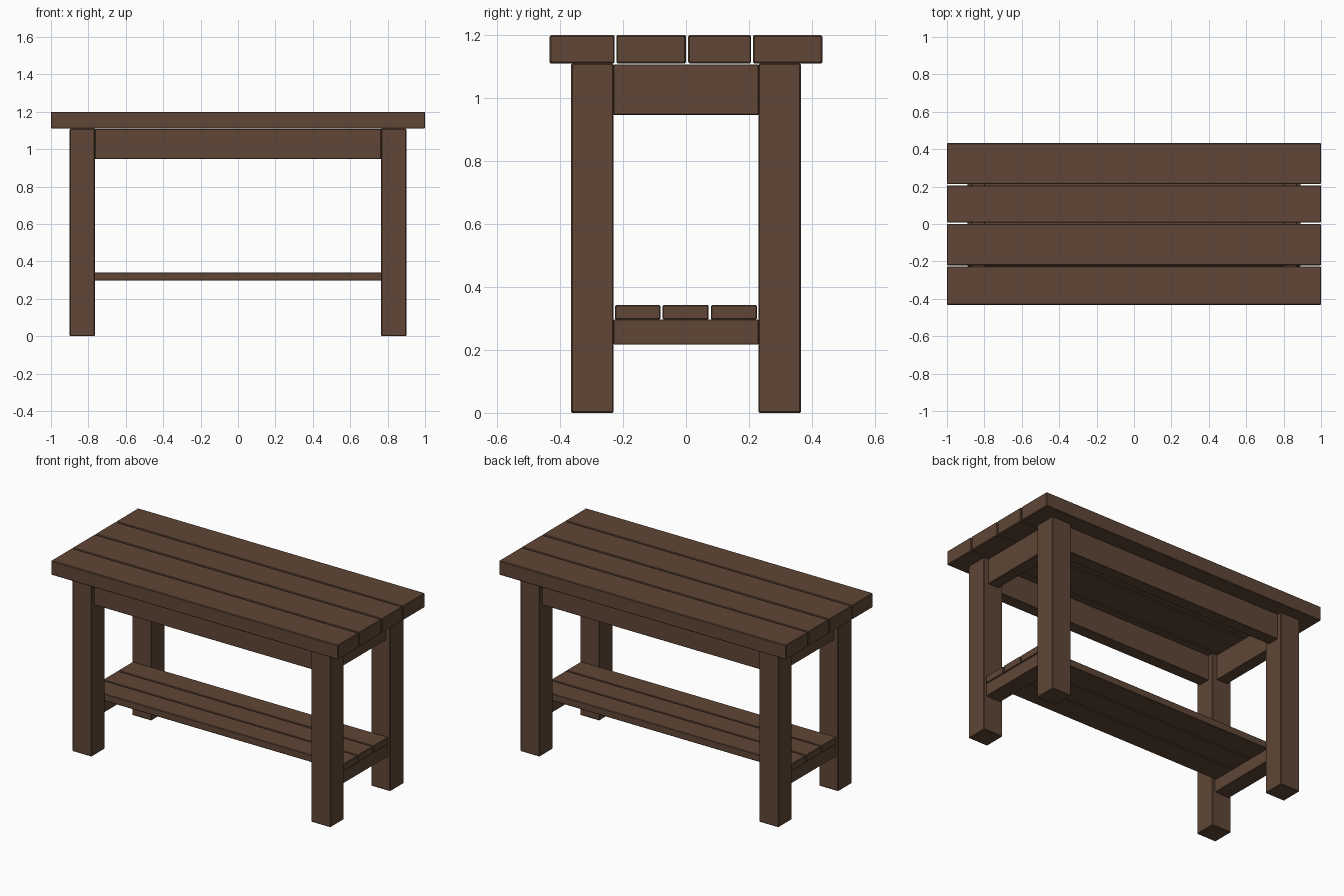
import bpy
import bmesh
from mathutils import Vector

default = bpy.data.objects.get("Cube")
if default:
    bpy.data.objects.remove(default, do_unlink=True)

# Brown stained timber
wood = bpy.data.materials.new("brown_wood")
color = (0.115, 0.062, 0.037, 1)
wood.diffuse_color = color
wood.use_nodes = True
for node in wood.node_tree.nodes:
    if node.type == 'BSDF_PRINCIPLED':
        node.inputs["Base Color"].default_value = color
        node.inputs["Roughness"].default_value = 0.8


def board(name, x, y, z, edge=0.004):
    """Timber block spanning the given (low, high) ranges, with eased edges."""
    spans = (x, y, z)
    center = Vector([(lo + hi) / 2 for lo, hi in spans])
    size = Vector([hi - lo for lo, hi in spans])
    mesh = bpy.data.meshes.new(name)
    bm = bmesh.new()
    bmesh.ops.create_cube(bm, size=1)
    bmesh.ops.scale(bm, vec=size, verts=bm.verts)
    bmesh.ops.bevel(bm, geom=bm.edges[:], offset=edge, segments=1, affect='EDGES')
    bm.to_mesh(mesh)
    bm.free()
    mesh.materials.append(wood)
    obj = bpy.data.objects.new(name, mesh)
    obj.location = center
    bpy.context.collection.objects.link(obj)
    return obj


def side(sign, near, far):
    """Range from near to far on the chosen side of the centre."""
    return tuple(sorted((sign * near, sign * far)))


# Tabletop planks, front to back
planks = [(-0.433, -0.227), (-0.221, 0.0), (0.007, 0.207), (0.213, 0.433)]
for i, span in enumerate(planks, 1):
    board(f"top_plank_{i}", (-1, 1), span, (1.11, 1.2))

# Four square legs
for x_name, sx in (("right", -1), ("left", 1)):
    for y_name, sy in (("front", -1), ("back", 1)):
        board(f"{y_name}_{x_name}_leg", side(sx, 0.765, 0.9),
              side(sy, 0.23, 0.365), (0, 1.11))

# Long aprons, set back from the leg faces
for name, s in (("front", -1), ("back", 1)):
    board(f"{name}_apron", (-0.765, 0.765), side(s, 0.263, 0.338),
          (0.947, 1.107), 0.002)

# End aprons and the low stretchers carrying the shelf
for name, s in (("right", -1), ("left", 1)):
    board(f"{name}_apron", side(s, 0.796, 0.871), (-0.23, 0.23),
          (0.947, 1.107), 0.002)
    board(f"{name}_stretcher", side(s, 0.783, 0.885), (-0.23, 0.23),
          (0.217, 0.297), 0.002)

# Shelf slats
slats = [(-0.226, -0.081), (-0.074, 0.072), (0.079, 0.225)]
for i, span in enumerate(slats, 1):
    board(f"shelf_slat_{i}", (-0.89, 0.89), span, (0.297, 0.342), 0.003)
